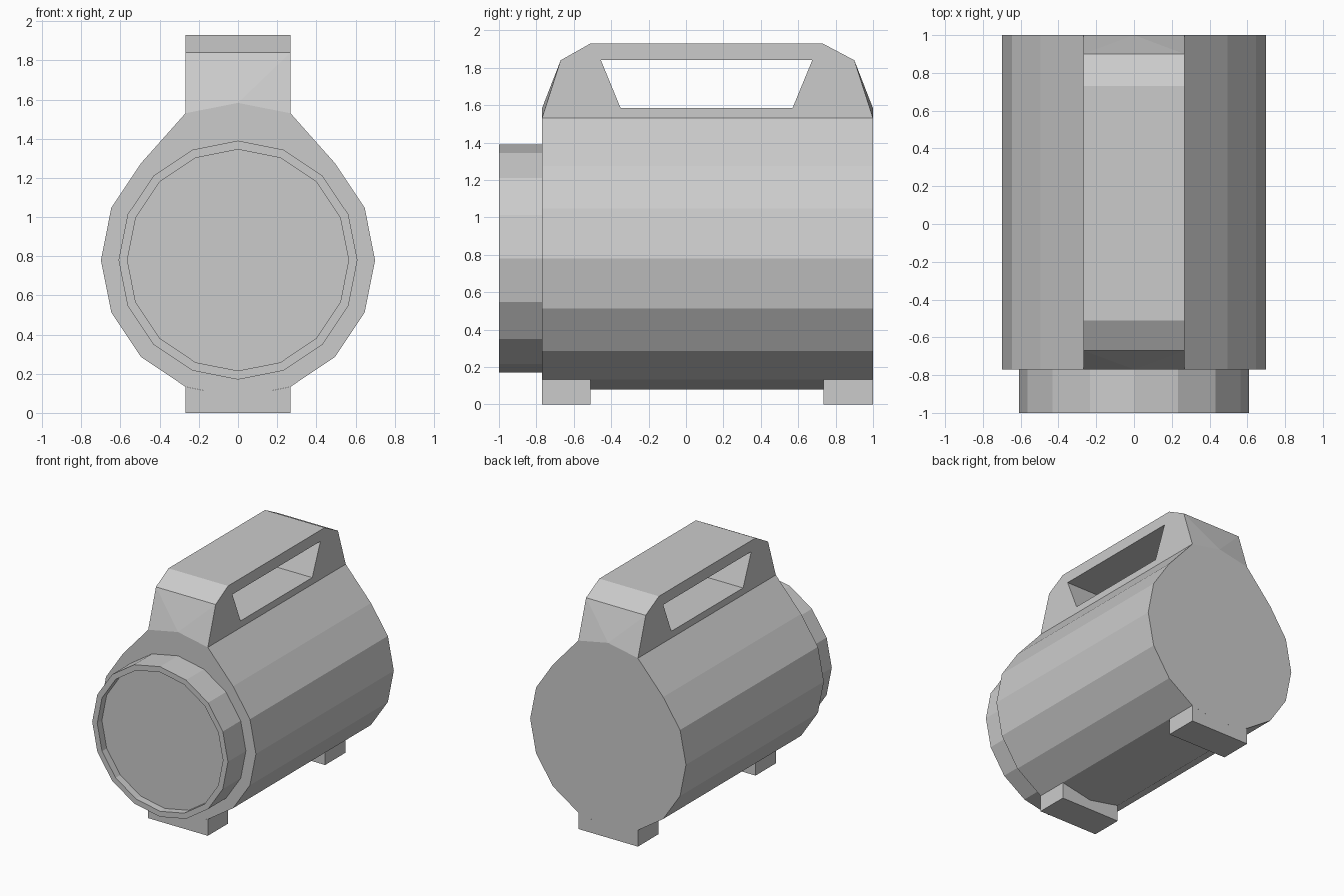
import bpy, bmesh
from math import sin, cos, pi

if "Cube" in bpy.data.objects:
    bpy.data.objects.remove(bpy.data.objects["Cube"])

CZ, FRONT, BACK, W = 0.78, -0.77, 1.0, 0.268
SIDES = 16


def finish(name, bm):
    bmesh.ops.recalc_face_normals(bm, faces=bm.faces)
    me = bpy.data.meshes.new(name)
    bm.to_mesh(me)
    bm.free()
    ob = bpy.data.objects.new(name, me)
    bpy.context.collection.objects.link(ob)
    return ob


def circle(r):
    return [(r * cos(2 * pi * i / SIDES), CZ + r * sin(2 * pi * i / SIDES)) for i in range(SIDES)]


def bridge(bm, a, b, skip=()):
    n = len(a)
    for i in range(n):
        if i not in skip:
            bm.faces.new((a[i], a[(i + 1) % n], b[(i + 1) % n], b[i]))


def prism(name, profile, y0, y1, skip=()):
    """Extrude an xz profile along y, leaving out any skipped side faces."""
    bm = bmesh.new()
    a, b = [[bm.verts.new((x, y, z)) for x, z in profile] for y in (y0, y1)]
    bridge(bm, a, b, skip)
    bm.faces.new(a)
    bm.faces.new(b)
    return finish(name, bm)


# Body: 16-sided drum whose top three corners are raised to meet the handle
body = circle(0.7)
body[3], body[4], body[5] = (W, 1.53), (0, 1.583), (-W, 1.53)
prism("body", body, FRONT, BACK, skip=(3, 4))

# Feet: blocks fitted under the drum
foot = [(-W, 0), (W, 0), (W, 0.133), (0, 0.08), (-W, 0.133)]
prism("front_foot", foot, FRONT, -0.51)
prism("back_foot", foot, 0.735, BACK)

# Front rim with a shallow recessed face
bm = bmesh.new()
rings = [[bm.verts.new((x, y, z)) for x, z in circle(r)]
         for r, y in ((0.61, FRONT), (0.61, -1), (0.565, -1), (0.565, -0.94))]
for a, b in zip(rings, rings[1:]):
    bridge(bm, a, b)
bm.faces.new(rings[-1])
finish("front_rim", bm)

# Handle: outer outline and grip opening, joined across the width
outer = [(FRONT, 1.53), (-0.67, 1.84), (-0.51, 1.93), (0.73, 1.93), (0.90, 1.84), (BACK, 1.53)]
inner = [(-0.35, 1.585), (-0.455, 1.84), (0.675, 1.84), (0.57, 1.585)]
bm = bmesh.new()
sides = []
for x in (-W, W):
    o = [bm.verts.new((x, y, z)) for y, z in outer]
    a, b, c, d = i = [bm.verts.new((x, y, z)) for y, z in inner]
    for f in ((o[0], o[1], b, a), (o[1], o[2], b), (o[2], o[3], c, b),
              (o[3], o[4], c), (o[4], o[5], d, c), (o[5], o[0], a, d)):
        bm.faces.new(f)
    sides.append((o, i))
(ol, il), (o_r, ir) = sides
bridge(bm, ol, o_r, skip=(0, 4, 5))
bridge(bm, il, ir)
# Folded end faces rising from the peak of the drum
for y, base, top in ((FRONT, 0, 1), (BACK, 5, 4)):
    peak = bm.verts.new((0, y, 1.583))
    bm.faces.new((ol[base], peak, ol[top]))
    bm.faces.new((peak, o_r[top], ol[top]))
    bm.faces.new((peak, o_r[base], o_r[top]))
finish("handle", bm)
